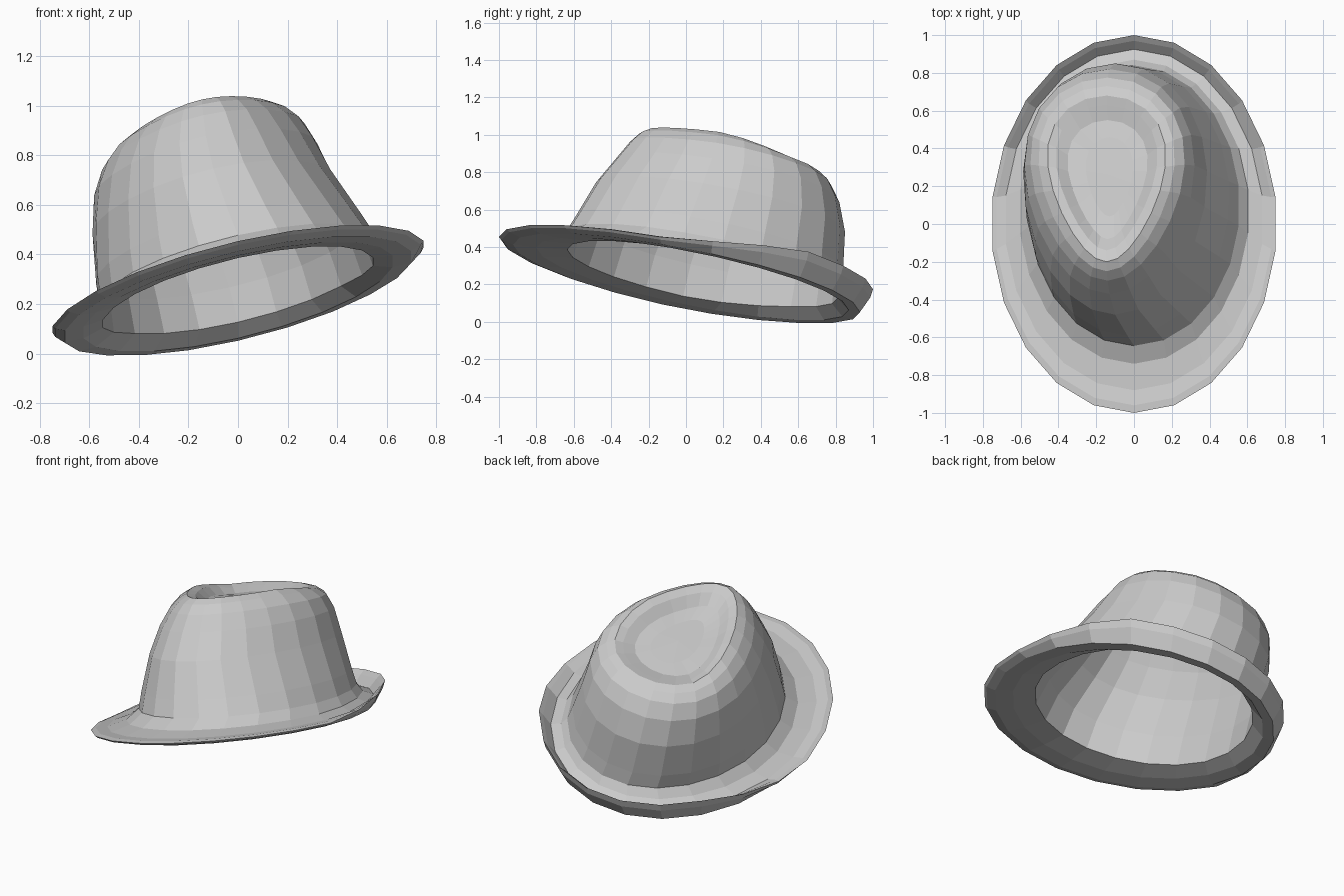
import bpy, bmesh
from math import sin, cos, pi

if "Cube" in bpy.data.objects:
    bpy.data.objects.remove(bpy.data.objects["Cube"])

SEGMENTS = 22

# Rings: centre x, half width, front y, back y, egg taper, height, lift at back
# Underside of the brim, from the head opening out to the edge
UNDERSIDE = [
    (0.00, 0.55, -0.635, 0.81, 0.00, 0.005, 0.03),
    (0.00, 0.63, -0.80, 0.87, 0.00, -0.018, 0.00),
    (0.00, 0.705, -0.925, 0.93, 0.00, -0.026, 0.01),
    (0.00, 0.745, -0.985, 0.985, 0.00, -0.012, 0.085),
]
# Top of the brim with its curled back lip
BRIM = [
    (0.00, 0.757, -1.00, 1.00, 0.00, 0.000, 0.12),
    (0.00, 0.735, -0.96, 0.97, 0.00, 0.008, 0.085),
    (0.00, 0.685, -0.88, 0.925, 0.00, 0.008, 0.03),
    (0.00, 0.61, -0.74, 0.87, 0.00, 0.035, 0.025),
]
CROWN = [
    (0.00, 0.56, -0.645, 0.84, 0.00, 0.095, 0.01),
    (-0.035, 0.54, -0.59, 0.84, 0.03, 0.20, 0.0),
    (-0.10, 0.485, -0.48, 0.85, 0.10, 0.42, 0.0),
    (-0.13, 0.445, -0.37, 0.82, 0.16, 0.58, 0.0),
    (-0.14, 0.40, -0.30, 0.775, 0.22, 0.68, -0.015),
    (-0.145, 0.35, -0.25, 0.73, 0.27, 0.735, -0.035),
    (-0.145, 0.30, -0.20, 0.68, 0.32, 0.765, -0.05),
]
DENT = [
    (-0.145, 0.255, -0.14, 0.63, 0.36, 0.750, -0.05),
    (-0.14, 0.20, -0.08, 0.55, 0.38, 0.70, -0.025),
    (-0.13, 0.12, 0.04, 0.46, 0.30, 0.68, 0.0),
]


def inset(ring, d=0.014):
    """Inner copy of a ring, for the inside of the felt."""
    cx, w, front, back, egg, h, lift = ring
    return (cx, w - d, front + d, back - d, egg, h - d, lift)


def below(ring, d=0.016):
    """Lower copy of a dent ring."""
    cx, w, front, back, egg, h, lift = ring
    return (cx, w, front, back, egg, h - d, lift)


def tilted(x, y, h):
    """Place a point at height h above the tipped plane of the brim."""
    return (x, y, 0.254 + 0.23 * x - 0.2 * y + h)


def add_ring(bm, ring):
    cx, w, front, back, egg, h, lift = ring
    verts = []
    for i in range(SEGMENTS):
        t = 2 * pi * i / SEGMENTS
        s, c = sin(t), cos(t)
        x = cx + w * s * (1 + egg * c)
        y = (front + back) / 2 + (back - front) / 2 * c
        z = h + lift * min(1, max(0, (c + 0.05) / 0.7))
        verts.append(bm.verts.new(tilted(x, y, z)))
    return verts


def cap(bm, ring, h):
    """Close a ring with a fan to a centre point."""
    centre = bm.verts.new(tilted(-0.13, 0.26, h))
    for i in range(SEGMENTS):
        bm.faces.new((ring[i], ring[(i + 1) % SEGMENTS], centre))


# Hat: closed felt skin, from inside the dent, out round the brim, up the crown
inner = [below(r) for r in reversed(DENT)] + [inset(r) for r in reversed(CROWN[1:])]
bm = bmesh.new()
rings = [add_ring(bm, r) for r in inner + UNDERSIDE + BRIM + CROWN + DENT]
for a, b in zip(rings, rings[1:]):
    for i in range(SEGMENTS):
        j = (i + 1) % SEGMENTS
        bm.faces.new((a[i], a[j], b[j], b[i]))
cap(bm, rings[0], 0.668)
cap(bm, rings[-1], 0.684)
bmesh.ops.recalc_face_normals(bm, faces=bm.faces)

mesh = bpy.data.meshes.new("hat")
bm.to_mesh(mesh)
bm.free()
hat = bpy.data.objects.new("hat", mesh)
bpy.context.collection.objects.link(hat)
